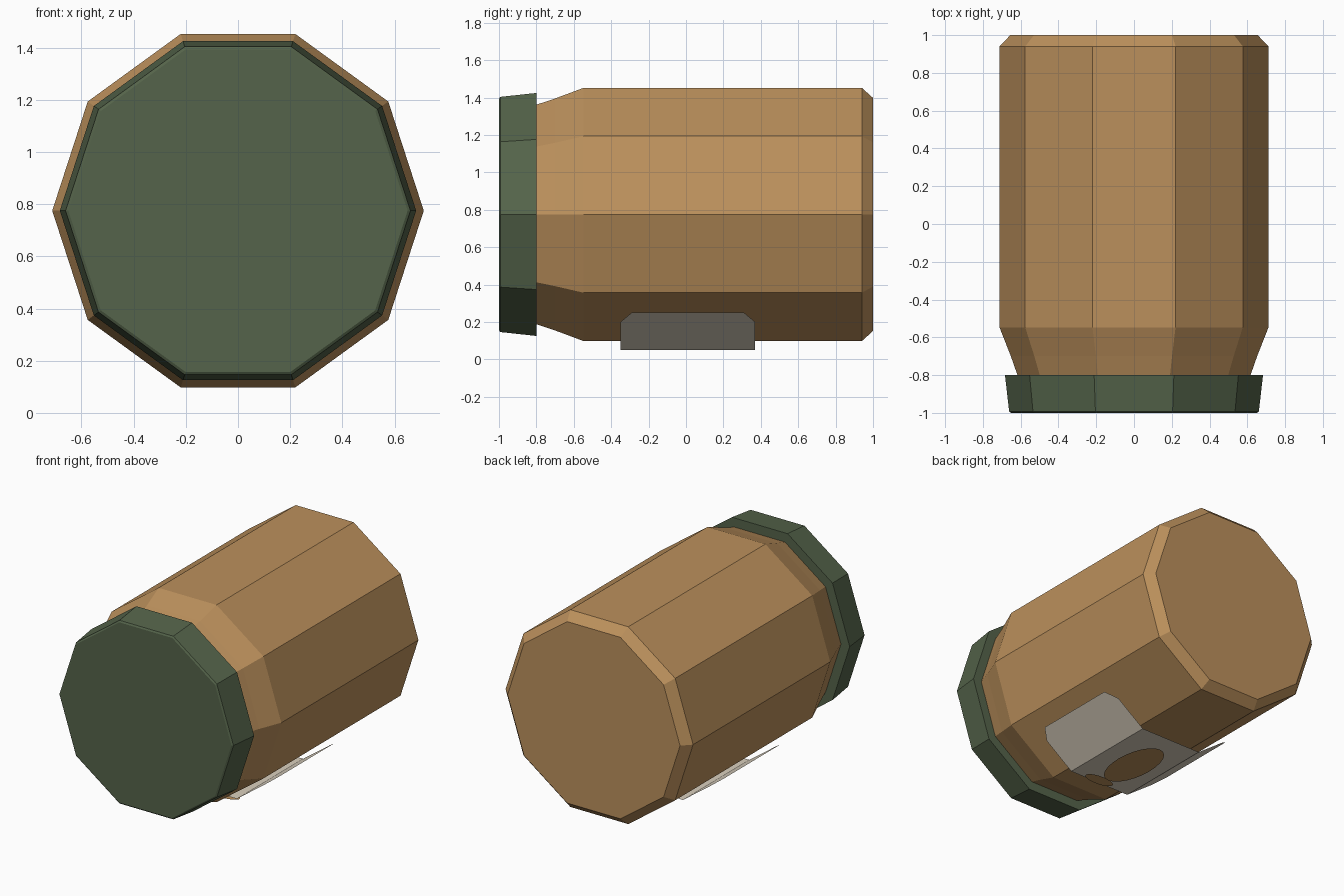
import bpy, bmesh
from math import cos, sin, pi

cube = bpy.data.objects.get("Cube")
if cube:
    bpy.data.objects.remove(cube, do_unlink=True)

AXIS_Z = 0.775   # height of the jar's lying axis
SIDES = 10


def material(name, rgb):
    m = bpy.data.materials.new(name)
    m.use_nodes = True
    color = (*rgb, 1.0)
    m.diffuse_color = color
    m.node_tree.nodes["Principled BSDF"].inputs["Base Color"].default_value = color
    return m


def finish(name, bm, mat):
    mesh = bpy.data.meshes.new(name)
    bm.to_mesh(mesh)
    bm.free()
    mesh.materials.append(mat)
    obj = bpy.data.objects.new(name, mesh)
    bpy.context.collection.objects.link(obj)
    return obj


def turned(name, profile, mat):
    """Closed faceted solid around the y axis from (y, radius) pairs."""
    bm = bmesh.new()
    rings = [[bm.verts.new((r * cos(2 * pi * i / SIDES), y,
                            AXIS_Z + r * sin(2 * pi * i / SIDES)))
              for i in range(SIDES)] for y, r in profile]
    for a, b in zip(rings, rings[1:]):
        for i in range(SIDES):
            j = (i + 1) % SIDES
            bm.faces.new((a[i], a[j], b[j], b[i]))
    bm.faces.new(rings[0])
    bm.faces.new(rings[-1])
    bmesh.ops.recalc_face_normals(bm, faces=bm.faces)
    return finish(name, bm, mat)


def oval(name, x, y, z, rx, ry, mat, steps=24):
    """Flat oval facing down."""
    bm = bmesh.new()
    bm.faces.new([bm.verts.new((x + rx * cos(2 * pi * i / steps),
                                y - ry * sin(2 * pi * i / steps), z))
                  for i in range(steps)])
    return finish(name, bm, mat)


brown = material("warm brown", (0.50, 0.28, 0.107))
green = material("dark green", (0.09, 0.127, 0.069))
cream = material("cream paper", (0.70, 0.63, 0.515))

# Jar body with tapered shoulder and bevelled base
turned("jar_body", [(-0.80, 0.617), (-0.70, 0.652), (-0.547, 0.712),
                    (0.94, 0.712), (1.0, 0.655)], brown)

# Lid, slightly flared toward the jar
turned("lid", [(-1.0, 0.65), (-0.993, 0.661), (-0.80, 0.683)], green)

# Paper label wrapped under the jar, with clipped corners
half = [(0.236, 0.05, 0.36), (0.442, 0.20, 0.36), (0.51, 0.25, 0.30)]
section = [(-x, z, w) for x, z, w in reversed(half)] + half
bm = bmesh.new()
rows = [(bm.verts.new((x, 0.01 - w, z)), bm.verts.new((x, 0.01 + w, z)))
        for x, z, w in section]
for a, b in zip(rows, rows[1:]):
    bm.faces.new((a[0], a[1], b[1], b[0]))
bm.normal_update()
if sum(f.normal.z for f in bm.faces) > 0:
    bmesh.ops.reverse_faces(bm, faces=bm.faces)
finish("label", bm, cream)

# Emblem on the label: a bean and a small leaf
oval("emblem_bean", 0.0, 0.0, 0.03, 0.13, 0.26, brown)
oval("emblem_leaf", 0.08, -0.255, 0.0, 0.11, 0.045, brown)
